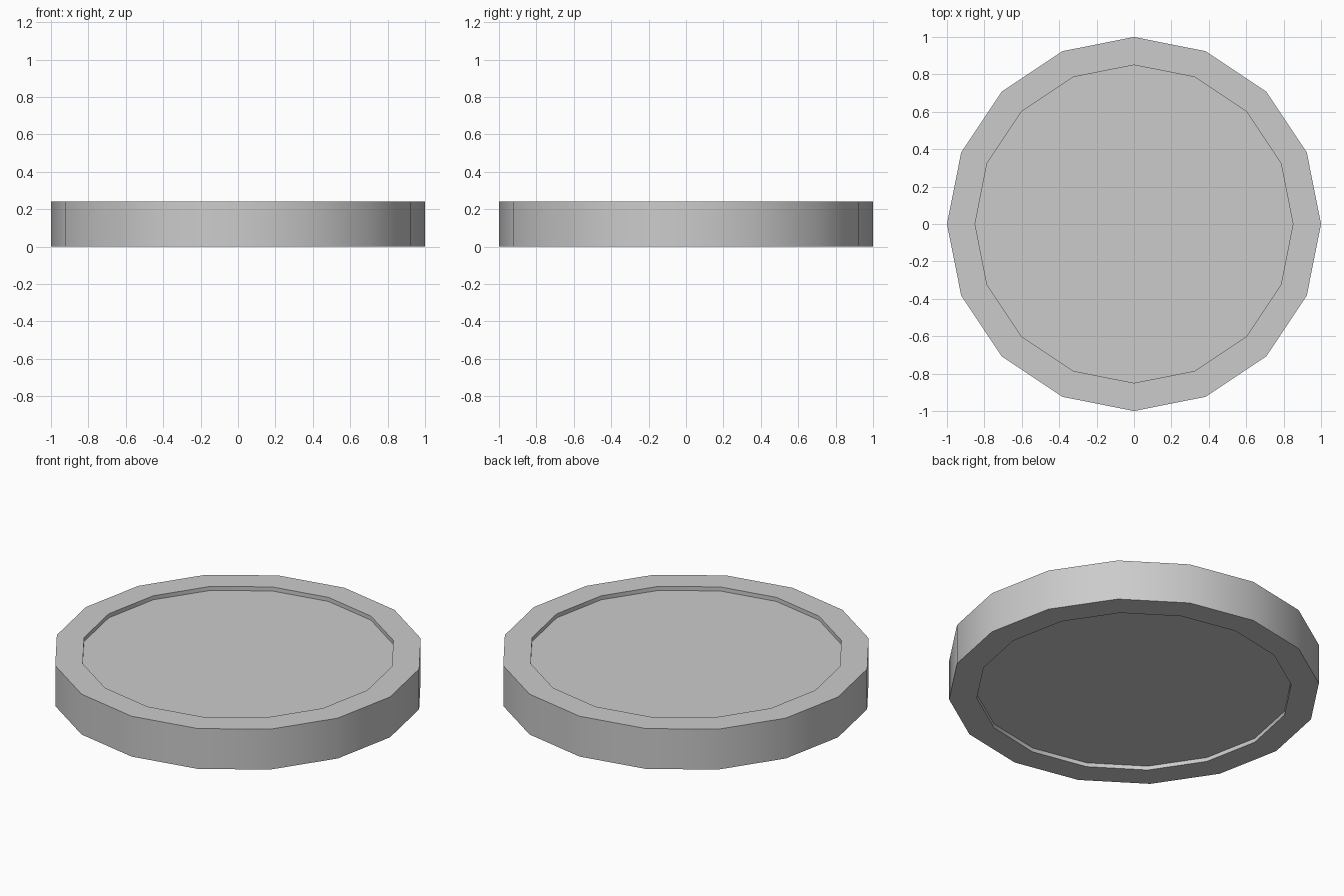
import bpy, bmesh, math
from mathutils import Matrix, Vector

if "Cube" in bpy.data.objects:
    bpy.data.objects.remove(bpy.data.objects["Cube"])

SIDES, RADIUS, HEIGHT = 16, 1.0, 0.24
INNER, RECESS = 0.85, 0.024

# Solid 16-sided disc standing on the ground
bm = bmesh.new()
bmesh.ops.create_cone(bm, cap_ends=True, segments=SIDES, radius1=RADIUS,
                      radius2=RADIUS, depth=HEIGHT,
                      matrix=Matrix.Translation((0, 0, HEIGHT / 2)))
bm.normal_update()

# Shallow recess in the top and bottom caps, leaving a raised rim
for cap in [f for f in bm.faces if abs(f.normal.z) > 0.9]:
    sign = 1 if cap.normal.z > 0 else -1
    inner = bmesh.ops.extrude_discrete_faces(bm, faces=[cap])["faces"][0]
    bmesh.ops.scale(bm, vec=Vector((INNER, INNER, 1)), verts=inner.verts[:])
    floor = bmesh.ops.extrude_discrete_faces(bm, faces=[inner])["faces"][0]
    bmesh.ops.translate(bm, vec=Vector((0, 0, -sign * RECESS)), verts=floor.verts[:])

bmesh.ops.recalc_face_normals(bm, faces=bm.faces[:])
mesh = bpy.data.meshes.new("rimmed_disc")
bm.to_mesh(mesh)
bm.free()
disc = bpy.data.objects.new("rimmed_disc", mesh)
bpy.context.collection.objects.link(disc)

# Smooth round the side, sharp at the rim edges
bpy.context.view_layer.objects.active = disc
disc.select_set(True)
bpy.ops.object.shade_smooth_by_angle(angle=math.radians(30))
